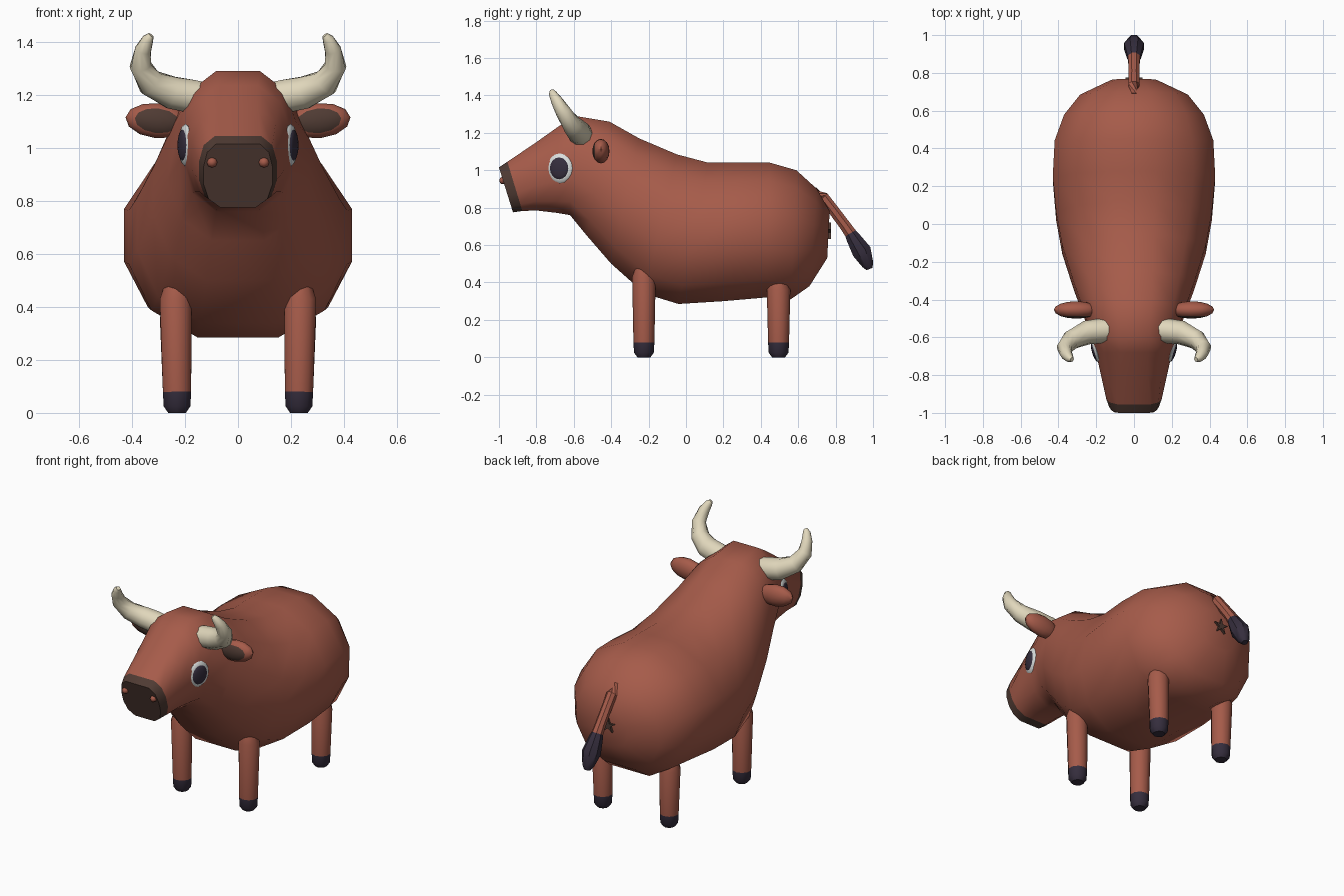
import bpy, bmesh, math
from mathutils import Vector, Matrix

if "Cube" in bpy.data.objects:
    bpy.data.objects.remove(bpy.data.objects["Cube"])


def material(name, rgb):
    m = bpy.data.materials.new(name)
    m.diffuse_color = (*rgb, 1)
    m.use_nodes = True
    m.node_tree.nodes["Principled BSDF"].inputs["Base Color"].default_value = m.diffuse_color
    return m


HIDE = material("red brown hide", (0.38, 0.105, 0.068))
MUZZLE = material("dark brown skin", (0.078, 0.043, 0.033))
IVORY = material("ivory horn", (0.75, 0.68, 0.50))
DARK = material("dark hoof", (0.036, 0.027, 0.047))
WHITE = material("eye white", (0.70, 0.73, 0.72))


def finish(name, bm, mats, rule=None, mirror=False, flip_y=False):
    bmesh.ops.recalc_face_normals(bm, faces=bm.faces)
    if rule:
        for f in bm.faces:
            f.material_index = rule(f.calc_center_median())
    mesh = bpy.data.meshes.new(name)
    bm.to_mesh(mesh)
    bm.free()
    for m in mats:
        mesh.materials.append(m)
    ob = bpy.data.objects.new(name, mesh)
    bpy.context.collection.objects.link(ob)
    if mirror:
        ob.modifiers.new("mirror", 'MIRROR').use_axis = (True, False, False)
    return ob


def loft(rings):
    """Skin a list of equal point rings and cap both ends."""
    bm = bmesh.new()
    vs = [[bm.verts.new(p) for p in r] for r in rings]
    n = len(vs[0])
    for a, b in zip(vs, vs[1:]):
        for i in range(n):
            j = (i + 1) % n
            bm.faces.new((a[i], a[j], b[j], b[i]))
    bm.faces.new(vs[0])
    bm.faces.new(vs[-1])
    return bm


def tube(points, n=10):
    """Tapered tube through (x, y, z, radius) points."""
    ps = [Vector(p[:3]) for p in points]
    rings = []
    for i, p in enumerate(ps):
        t = (ps[min(i + 1, len(ps) - 1)] - ps[max(i - 1, 0)]).normalized()
        ref = Vector((0, 1, 0)) if abs(t.y) < 0.8 else Vector((1, 0, 0))
        u = t.cross(ref).normalized()
        v = t.cross(u)
        r = points[i][3]
        rings.append([p + r * (u * math.cos(a) + v * math.sin(a))
                      for a in (2 * math.pi * (k + .5) / n for k in range(n))])
    return loft(rings)


def ellipsoid(centre, radii, rot=Matrix(), seg=12, rings=8):
    """Ellipsoid with its poles along local y."""
    bm = bmesh.new()
    bmesh.ops.create_uvsphere(bm, u_segments=seg, v_segments=rings, radius=1)
    bmesh.ops.transform(bm, verts=bm.verts, matrix=Matrix.Translation(centre) @ rot
                        @ Matrix.Diagonal((*radii, 1)) @ Matrix.Rotation(math.pi / 2, 4, 'X'))
    return bm


# Body and head: top y, top z, bottom y, bottom z, half width, upper and lower roundness
SECTIONS = [
    (-1.00, 1.015, -0.925, 0.775, 0.13, .35, .5),
    (-0.955, 1.045, -0.875, 0.782, 0.147, .4, .5),
    (-0.80, 1.15, -0.80, 0.785, 0.175, .65, .6),
    (-0.68, 1.235, -0.69, 0.772, 0.20, .75, .7),
    (-0.59, 1.29, -0.62, 0.76, 0.22, .75, .75),
    (-0.41, 1.26, -0.53, 0.65, 0.268, .8, .75),
    (-0.25, 1.17, -0.40, 0.50, 0.32, .9, .75),
    (-0.05, 1.085, -0.22, 0.34, 0.38, 1, .75),
    (0.12, 1.04, -0.04, 0.285, 0.412, 1, .75),
    (0.28, 1.04, 0.20, 0.30, 0.43, 1, .75),
    (0.45, 1.04, 0.43, 0.32, 0.42, 1, .75),
    (0.59, 1.00, 0.56, 0.31, 0.37, .95, .75),
    (0.70, 0.90, 0.66, 0.38, 0.285, .9, .75),
    (0.768, 0.78, 0.755, 0.53, 0.12, .8, .75),
]


def section(ty, tz, by, bz, w, up, low):
    pts = []
    for k in range(12):
        a = math.radians(15 + 30 * k)
        c, s = math.cos(a), math.sin(a)
        e = up if s > 0 else low
        x = w * math.copysign((abs(c) / math.cos(math.pi / 12)) ** e, c)
        h = 0.5 + 0.5 * s / math.cos(math.pi / 12)
        pts.append((x, by + (ty - by) * h, bz + (tz - bz) * h))
    return pts


def is_muzzle(c):
    # in front of the slanted line through the second section
    return int(c.y < -0.925 + 0.30 * (0.91 - c.z))


finish("body", loft([section(*s) for s in SECTIONS]), [HIDE, MUZZLE], is_muzzle)

# Nostrils
finish("nostrils", ellipsoid((0.098, -0.978, 0.945), (0.02, 0.02, 0.02), seg=8, rings=6),
       [HIDE], mirror=True)

# Eyes: white lens with a dark pupil lens, turned slightly forward
turn = Matrix.Rotation(math.radians(73), 4, 'Z')
finish("eye_whites", ellipsoid((0.198, -0.675, 1.01), (0.072, 0.018, 0.08), turn, 16),
       [WHITE], mirror=True)
finish("pupils", ellipsoid((0.208, -0.678, 1.01), (0.053, 0.014, 0.06), turn, 16),
       [DARK], mirror=True)

# Horns
finish("horns", tube([(.11, -.56, 1.185, .06), (.17, -.565, 1.193, .066), (.25, -.575, 1.208, .064),
                      (.33, -.612, 1.245, .053), (.368, -.655, 1.31, .042),
                      (.358, -.69, 1.37, .032), (.34, -.712, 1.41, .022),
                      (.328, -.718, 1.425, .012)]), [IVORY], mirror=True)

# Ears with a dark front
tilt = Matrix.Rotation(math.radians(-6), 4, 'Y')
finish("ears", ellipsoid((0.305, -0.455, 1.102), (0.12, 0.046, 0.066), tilt),
       [HIDE, MUZZLE], lambda c: int(c.y < -0.482), mirror=True)

# Legs with dark hooves
for name, y, top in (("front_legs", -0.225, 0.48), ("back_legs", 0.495, 0.41)):
    finish(name, tube([(.23, y, 0.0, .035), (.23, y, .025, .053), (.23, y, .08, .056),
                       (.235, y, top - .05, .063), (.235, y, top, .045)]),
           [HIDE, DARK], lambda c: int(c.z < 0.08), mirror=True)

# Tail and tuft
finish("tail", tube([(0, .68, .885, .03), (0, .735, .855, .032), (0, .79, .785, .031),
                     (0, .85, .705, .032), (0, .895, .64, .036)], 8), [HIDE])
finish("tail_tuft", tube([(0, .878, .665, .034), (0, .89, .645, .04), (0, .94, .565, .056),
                          (0, .972, .495, .034), (0, .981, .472, .018)], 8), [DARK])

# Star-shaped mark under the tail
star = [(r * math.sin(a), r * math.cos(a)) for k in range(10)
        for a in [math.pi * k / 5] for r in [0.048 if k % 2 == 0 else 0.017]]
finish("rear_star", loft([[(x, y, 0.672 + z) for x, z in star] for y in (0.75, 0.776)]), [MUZZLE])

# Smooth shading with crisp edges kept
for ob in bpy.data.objects:
    ob.select_set(True)
    bpy.context.view_layer.objects.active = ob
bpy.ops.object.shade_smooth_by_angle(angle=math.radians(42))
